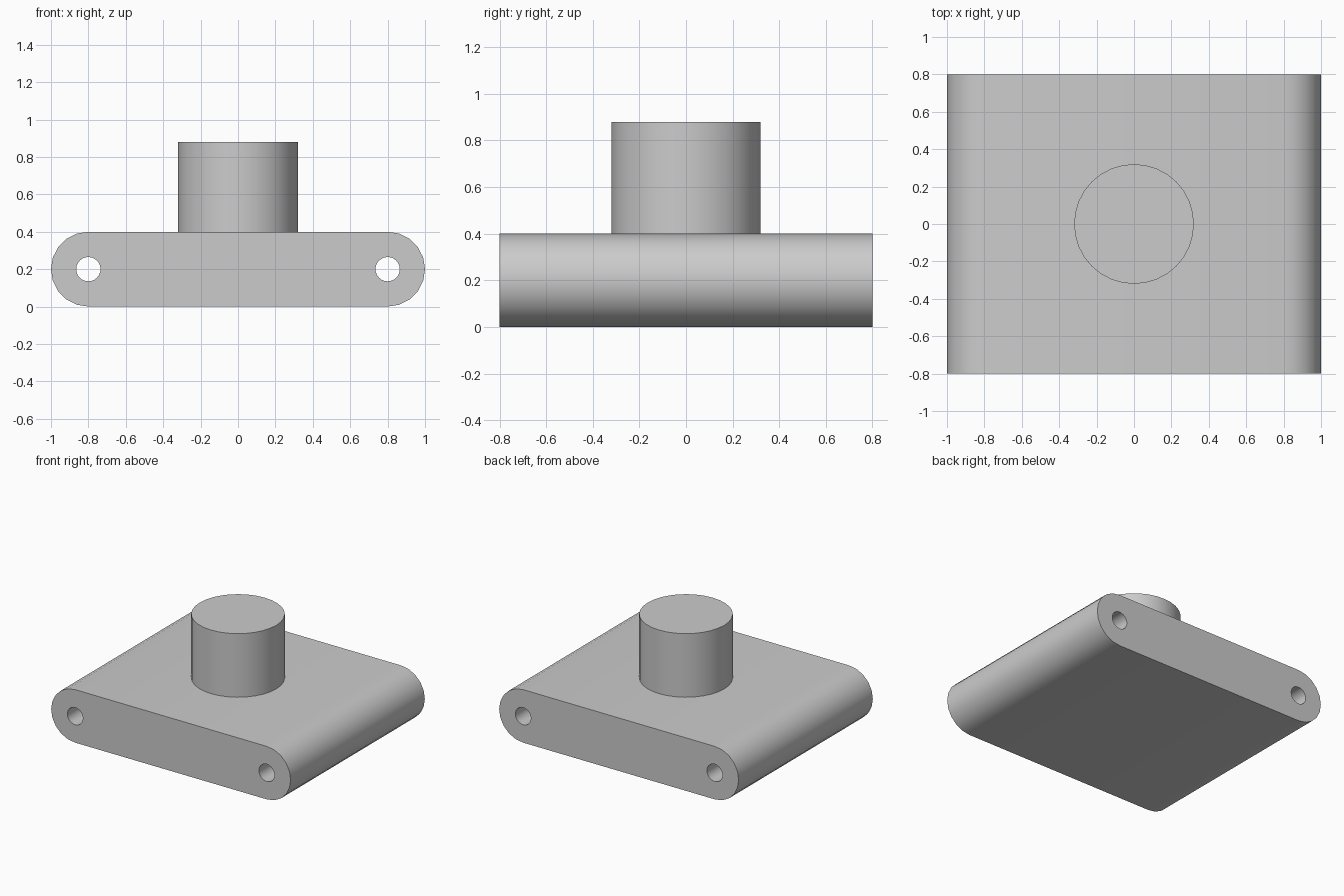
import bpy, bmesh
from math import pi, sin, cos, radians

cube = bpy.data.objects.get("Cube")
if cube:
    bpy.data.objects.remove(cube, do_unlink=True)

HALF_DEPTH, END_R, PIVOT_X, HOLE_R = 0.8, 0.2, 0.8, 0.065
POST_R, POST_TOP = 0.32, 0.88

grey = bpy.data.materials.new("plain grey")
grey.use_nodes = True
colour = (0.6, 0.6, 0.6, 1)
grey.diffuse_color = colour
grey.node_tree.nodes["Principled BSDF"].inputs["Base Color"].default_value = colour


def arc(cx, radius, start, sweep, steps, closed=False):
    """Points of an arc in the x-z plane around a pivot."""
    count = steps if closed else steps + 1
    angles = [start + sweep * i / steps for i in range(count)]
    return [(cx + radius * cos(a), END_R + radius * sin(a)) for a in angles]


def add_part(name, bm):
    bmesh.ops.recalc_face_normals(bm, faces=bm.faces[:])
    mesh = bpy.data.meshes.new(name)
    bm.to_mesh(mesh)
    bm.free()
    mesh.materials.append(grey)
    obj = bpy.data.objects.new(name, mesh)
    bpy.context.collection.objects.link(obj)
    bpy.ops.object.select_all(action="DESELECT")
    obj.select_set(True)
    bpy.context.view_layer.objects.active = obj
    bpy.ops.object.shade_smooth_by_angle(angle=radians(30))
    return obj


# Base: round-ended slab with a pin hole running through each end
bm = bmesh.new()
outline = arc(PIVOT_X, END_R, -pi / 2, pi, 10) + arc(-PIVOT_X, END_R, pi / 2, pi, 10)
holes = [arc(s * PIVOT_X, HOLE_R, 0, 2 * pi, 24, closed=True) for s in (-1, 1)]
edges = []
for loop in [outline] + holes:
    verts = [bm.verts.new((x, -HALF_DEPTH, z)) for x, z in loop]
    edges += [bm.edges.new((verts[i - 1], verts[i])) for i in range(len(verts))]
bmesh.ops.triangle_fill(bm, edges=edges, use_beauty=True, normal=(0, -1, 0))
back = bmesh.ops.extrude_face_region(bm, geom=bm.faces[:], use_keep_orig=True)
moved = [g for g in back["geom"] if isinstance(g, bmesh.types.BMVert)]
bmesh.ops.translate(bm, verts=moved, vec=(0, 2 * HALF_DEPTH, 0))
add_part("base_slab", bm)

# Post: solid cylinder standing on the middle of the slab
bm = bmesh.new()
height = POST_TOP - 2 * END_R
bmesh.ops.create_cone(bm, cap_ends=True, segments=32, radius1=POST_R,
                      radius2=POST_R, depth=height)
bmesh.ops.translate(bm, verts=bm.verts[:], vec=(0, 0, 2 * END_R + height / 2))
add_part("post", bm)
